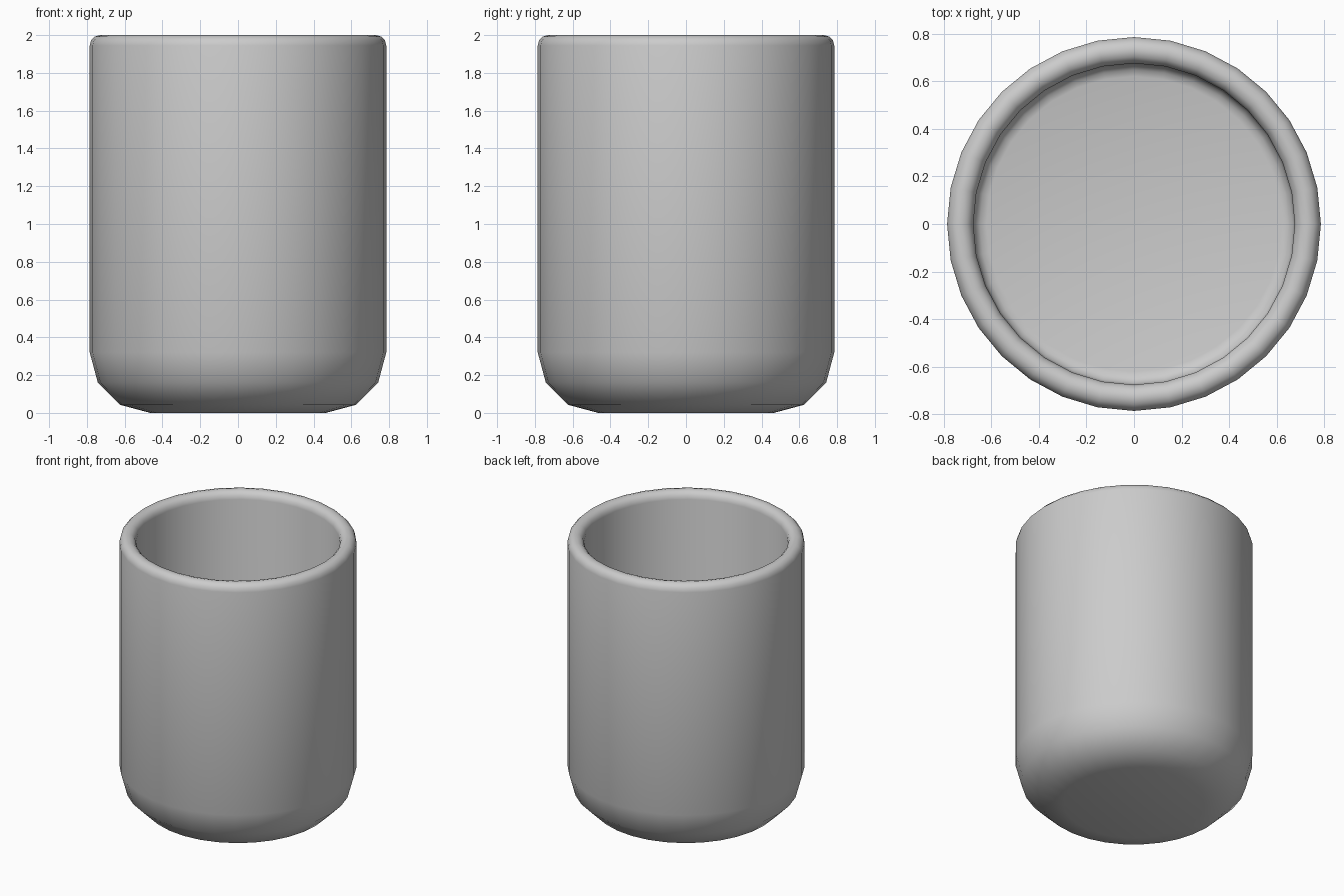
import bpy, bmesh
from math import sin, cos, radians, pi

if "Cube" in bpy.data.objects:
    bpy.data.objects.remove(bpy.data.objects["Cube"])

SIDES = 32
R_OUT, R_IN, HEIGHT, FLOOR = 0.785, 0.675, 2.0, 0.11


def arc(cx, cz, r, start, end, steps=3):
    """Points of a rounded corner in the (radius, height) plane."""
    return [(cx + r * cos(radians(start + (end - start) * i / steps)),
             cz + r * sin(radians(start + (end - start) * i / steps)))
            for i in range(steps + 1)]


# Profile: rounded base, outer wall, rounded lip, inner wall, inner floor
base_r, floor_r = 0.32, 0.055
lip_r = (R_OUT - R_IN) / 2
profile = arc(R_OUT - base_r, base_r, base_r, -90, 0)
profile += arc(R_OUT - lip_r, HEIGHT - lip_r, lip_r, 0, 180, 6)
profile += arc(R_IN - floor_r, FLOOR + floor_r, floor_r, 0, -90)

# Revolve the profile
bm = bmesh.new()
rings = [[bm.verts.new((r * cos(2 * pi * i / SIDES), r * sin(2 * pi * i / SIDES), z))
          for i in range(SIDES)] for r, z in profile]
for a, b in zip(rings, rings[1:]):
    for i in range(SIDES):
        j = (i + 1) % SIDES
        bm.faces.new((a[i], a[j], b[j], b[i]))

# Close the underside and the inner floor
bm.faces.new(rings[0][::-1])
bm.faces.new(rings[-1])
bmesh.ops.recalc_face_normals(bm, faces=bm.faces)
for f in bm.faces:
    f.smooth = True

mesh = bpy.data.meshes.new("cup")
bm.to_mesh(mesh)
bm.free()
bpy.context.collection.objects.link(bpy.data.objects.new("cup", mesh))
